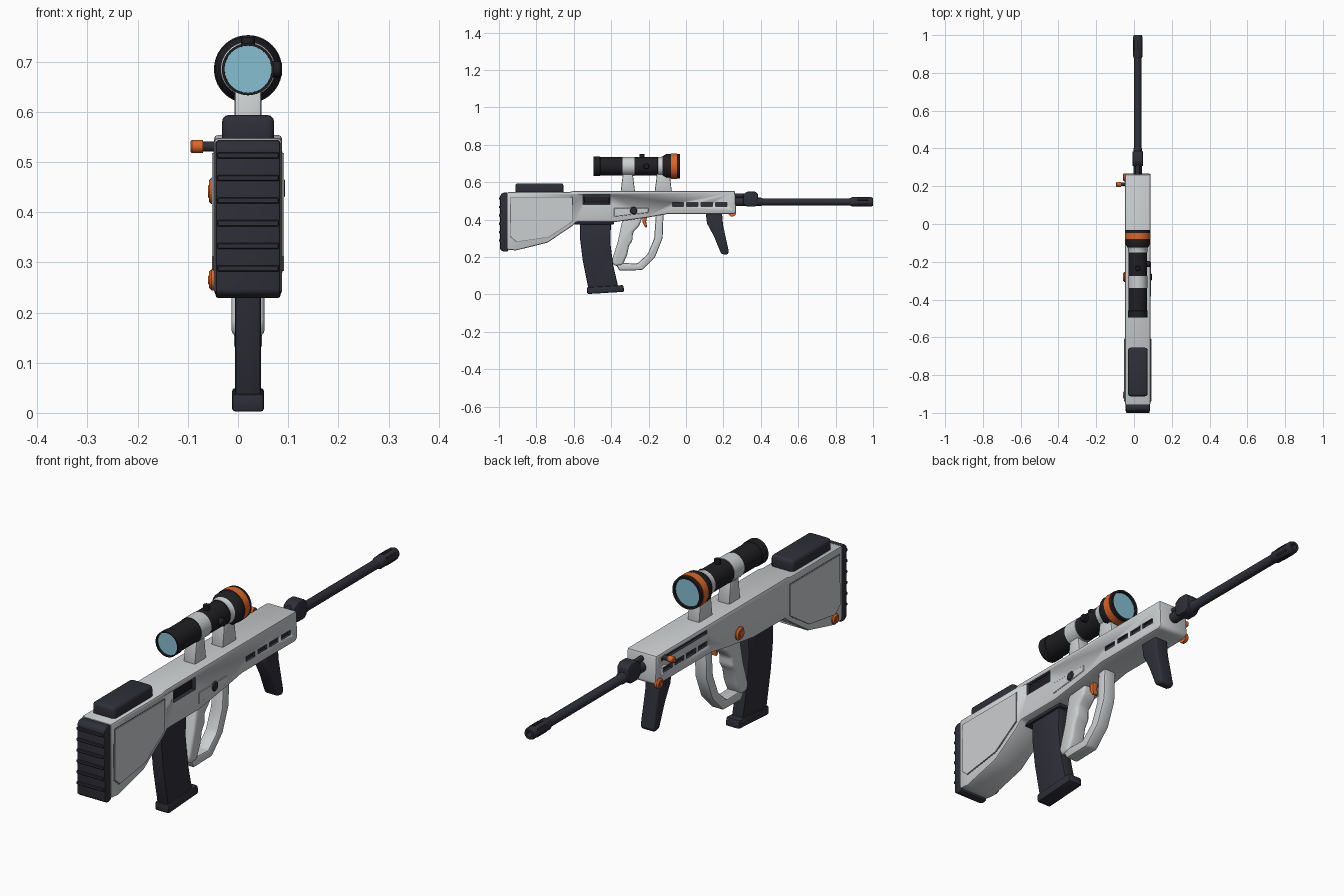
import bpy
import bmesh
from math import pi, cos, sin, radians
from mathutils import Vector, Matrix

default_cube = bpy.data.objects.get("Cube")
if default_cube:
    bpy.data.objects.remove(default_cube)

CENTRE = 0.02  # the whole gun is symmetric about this x


def make_material(name, red, green, blue):
    material = bpy.data.materials.new(name)
    material.use_nodes = True
    colour = (red, green, blue, 1)
    material.diffuse_color = colour
    shader = material.node_tree.nodes["Principled BSDF"]
    shader.inputs["Base Color"].default_value = colour
    shader.inputs["Roughness"].default_value = 0.6
    return material


light = make_material("light grey shell", 0.60, 0.62, 0.63)
dark = make_material("dark polymer", 0.028, 0.028, 0.04)
black = make_material("black metal", 0.014, 0.014, 0.017)
orange = make_material("orange accent", 0.72, 0.13, 0.02)
glass = make_material("blue glass", 0.24, 0.52, 0.64)
seam = make_material("seam grey", 0.16, 0.16, 0.18)


def finish(name, bm, materials, bevel=0.0, segments=2):
    """Bevel the sharp edges, then turn the bmesh into a smooth shaded object."""
    bmesh.ops.recalc_face_normals(bm, faces=bm.faces)
    if bevel:
        sharp = [e for e in bm.edges if e.calc_face_angle(0) > radians(25)]
        bmesh.ops.bevel(bm, geom=sharp, offset=bevel, segments=segments,
                        profile=0.5, affect='EDGES', clamp_overlap=True)
    mesh = bpy.data.meshes.new(name)
    bm.to_mesh(mesh)
    bm.free()
    for material in materials:
        mesh.materials.append(material)
    obj = bpy.data.objects.new(name, mesh)
    bpy.context.collection.objects.link(obj)
    bpy.ops.object.select_all(action='DESELECT')
    obj.select_set(True)
    bpy.context.view_layer.objects.active = obj
    bpy.ops.object.shade_smooth_by_angle(angle=radians(35))
    return obj


def prism(name, profile, x_min, x_max, material, bevel=0.0, segments=2):
    """Extrude a side profile of (y, z) points across x."""
    bm = bmesh.new()
    face = bm.faces.new([bm.verts.new((x_min, y, z)) for y, z in profile])
    moved = bmesh.ops.extrude_face_region(bm, geom=[face])["geom"]
    verts = [v for v in moved if isinstance(v, bmesh.types.BMVert)]
    bmesh.ops.translate(bm, verts=verts, vec=(x_max - x_min, 0, 0))
    return finish(name, bm, [material], bevel, segments)


def slab(name, half_width, y0, y1, z0, z1, material, bevel=0.0, segments=2):
    profile = [(y0, z0), (y1, z0), (y1, z1), (y0, z1)]
    return prism(name, profile, CENTRE - half_width, CENTRE + half_width,
                 material, bevel, segments)


def lathe(name, profile, origin, axis, materials, bands=None, sides=32):
    """Spin (distance, radius) points about an axis; bands gives a material per span."""
    bm = bmesh.new()
    turn = Vector((0, 0, 1)).rotation_difference(Vector(axis)).to_matrix()
    rings = []
    for along, radius in profile:
        angles = [2 * pi * i / sides for i in range(sides)]
        rings.append([bm.verts.new(Vector(origin) + turn @ Vector(
            (radius * cos(a), radius * sin(a), along))) for a in angles])
    for span, (a, b) in enumerate(zip(rings, rings[1:])):
        for i in range(sides):
            j = (i + 1) % sides
            face = bm.faces.new((a[i], a[j], b[j], b[i]))
            face.material_index = bands[span] if bands else 0
    for ring, index in ((rings[0], 0), (rings[-1], -1)):
        bm.faces.new(ring).material_index = bands[index] if bands else 0
    return finish(name, bm, materials)


def knob(name, origin, axis, radius, length, material):
    """Short round button with a chamfered outer rim."""
    rim = radius * 0.25
    return lathe(name, [(0, radius), (length - rim, radius), (length, radius - rim)],
                 origin, axis, [material], sides=20)


# Main shell with receiver and stock
shell = prism("receiver_shell", [
    (-0.957, 0.548), (-0.62, 0.548), (-0.6, 0.554), (0.262, 0.554), (0.268, 0.44),
    (0.255, 0.43), (-0.1, 0.43), (-0.2, 0.412), (-0.38, 0.387), (-0.585, 0.387),
    (-0.61, 0.365), (-0.74, 0.277), (-0.91, 0.235), (-0.957, 0.24)],
    -0.048, 0.088, light, 0.009)
shell.data.materials.append(dark)


def cut(y0, y1, z0, z1, x_min, x_max):
    """Sink a dark lined recess into the shell."""
    cutter = prism("cutter", [(y0, z0), (y1, z0), (y1, z1), (y0, z1)],
                   x_min, x_max, light)
    cutter.data.materials.append(dark)
    cutter.hide_render = True
    for face in cutter.data.polygons:
        face.material_index = 1
    modifier = shell.modifiers.new("recess", 'BOOLEAN')
    modifier.operation = 'DIFFERENCE'
    modifier.solver = 'EXACT'
    modifier.object = cutter
    bpy.context.view_layer.objects.active = shell
    bpy.ops.object.modifier_apply(modifier=modifier.name)
    bpy.data.objects.remove(cutter)


# Vents on both sides, ejection port on one, charging slot on the other
for i in range(4):
    y = -0.043 + 0.077 * i
    for x_min, x_max in ((0.076, 0.1), (-0.06, -0.036)):
        cut(y - 0.03, y + 0.03, 0.47, 0.491, x_min, x_max)
cut(-0.55, -0.405, 0.482, 0.533, 0.07, 0.1)
cut(-0.07, 0.23, 0.522, 0.537, -0.06, -0.036)
slab("ejection_bolt", 0.058, -0.545, -0.41, 0.486, 0.522, black, 0.004)

# Stock side panels with a thin seam around them
panel = [(-0.935, 0.518), (-0.61, 0.518), (-0.61, 0.39), (-0.735, 0.308),
         (-0.905, 0.283), (-0.938, 0.312)]
middle = Vector((-0.77, 0.4))
seam_outline = [middle + (Vector(p) - middle) * 1.025 for p in panel]
for side, label in ((1, "left"), (-1, "right")):
    skin = CENTRE + side * 0.068
    for name, shape, depth, material in (("panel_seam", seam_outline, 0.001, seam),
                                         ("stock_panel", panel, 0.004, light)):
        ends = sorted((skin - side * 0.003, skin + side * depth))
        prism(f"{name}_{label}", shape, *ends, material)

# Butt pad with ribs and cheek rest
prism("butt_pad", [(-0.95, 0.23), (-0.975, 0.228), (-0.994, 0.24), (-0.994, 0.53),
                   (-0.98, 0.544), (-0.95, 0.544)], -0.045, 0.085, dark, 0.007)
for i in range(6):
    z = 0.282 + 0.045 * i
    slab("butt_rib", 0.062, -1.0, -0.97, z, z + 0.012, dark, 0.002, 1)
slab("cheek_rest", 0.052, -0.912, -0.655, 0.535, 0.594, dark, 0.014, 3)

# Magazine, base plate and well lip
prism("magazine", [(-0.565, 0.4), (-0.4, 0.4), (-0.405, 0.28), (-0.39, 0.16),
                   (-0.36, 0.03), (-0.52, 0.02), (-0.552, 0.18), (-0.567, 0.3)],
      -0.006, 0.046, dark, 0.006)
prism("magazine_base", [(-0.528, 0.002), (-0.33, 0.014), (-0.335, 0.05), (-0.53, 0.038)],
      -0.012, 0.052, dark, 0.007)
slab("magazine_lip", 0.036, -0.6, -0.385, 0.375, 0.395, dark, 0.004)

# Pistol grip, guard and trigger
prism("pistol_grip", [(-0.34, 0.4), (-0.235, 0.41), (-0.25, 0.365), (-0.285, 0.33),
                      (-0.285, 0.29), (-0.305, 0.26), (-0.315, 0.21), (-0.34, 0.155),
                      (-0.385, 0.152), (-0.397, 0.18), (-0.365, 0.28)],
      -0.013, 0.053, light, 0.013, 3)
prism("trigger_guard", [(-0.12, 0.44), (-0.125, 0.3), (-0.165, 0.2), (-0.235, 0.13),
                        (-0.355, 0.127), (-0.375, 0.16), (-0.34, 0.168),
                        (-0.26, 0.165), (-0.205, 0.215), (-0.17, 0.3), (-0.16, 0.44)],
      -0.008, 0.048, light, 0.008)
prism("trigger", [(-0.236, 0.43), (-0.205, 0.43), (-0.213, 0.39), (-0.208, 0.36),
                  (-0.218, 0.358), (-0.232, 0.385)], 0.008, 0.032, orange, 0.004)

# Fore grip
prism("fore_grip", [(0.105, 0.44), (0.192, 0.44), (0.198, 0.37), (0.23, 0.225),
                    (0.218, 0.211), (0.188, 0.217), (0.15, 0.31), (0.112, 0.38)],
      -0.012, 0.052, dark, 0.011, 3)

# Barrel, flash hider, gas tube and gas block
FORWARD = (0, 1, 0)
BORE = (CENTRE, 0, 0.495)
lathe("barrel", [(0.24, 0.022), (0.4, 0.022), (0.41, 0.019), (0.9, 0.019)],
      BORE, FORWARD, [dark])
lathe("flash_hider", [(0.875, 0.019), (0.888, 0.025), (0.99, 0.025), (1.0, 0.021),
                      (1.0, 0.012), (0.97, 0.012)], BORE, FORWARD, [dark])
for i in range(6):
    slot = slab("hider_slot", 0.005, 0.915, 0.975, 0.023, 0.026, black)
    slot.data.transform(Matrix.Translation((-CENTRE, 0, 0)))
    slot.matrix_world = Matrix.Translation(BORE) @ Matrix.Rotation(i * pi / 3, 4, 'Y')
lathe("gas_tube", [(0.24, 0.011), (0.33, 0.011)], (CENTRE, 0, 0.529), FORWARD, [dark])
prism("gas_block", [(0.305, 0.485), (0.325, 0.47), (0.37, 0.47), (0.386, 0.482),
                    (0.386, 0.535), (0.37, 0.55), (0.33, 0.55), (0.305, 0.535)],
      CENTRE - 0.028, CENTRE + 0.028, dark, 0.006)

# Scope mounts
for name, y0, y1 in (("rear_mount", -0.35, -0.272), ("front_mount", -0.168, -0.075)):
    prism(name, [(y0, 0.545), (y1, 0.545), (y1 - 0.014, 0.655), (y0 + 0.014, 0.655)],
          -0.007, 0.047, light, 0.006)

# Scope tube: black body, light bands, orange ring and glass set into both ends
SIGHT = (CENTRE, 0, 0.685)
lathe("scope", [(-0.48, 0.047), (-0.495, 0.047), (-0.495, 0.052), (-0.46, 0.052),
                (-0.457, 0.049), (-0.34, 0.049), (-0.34, 0.051), (-0.275, 0.051),
                (-0.275, 0.049), (-0.152, 0.049), (-0.15, 0.051), (-0.13, 0.051),
                (-0.125, 0.054), (-0.105, 0.066), (-0.08, 0.066), (-0.08, 0.068),
                (-0.048, 0.068), (-0.048, 0.066), (-0.033, 0.066), (-0.033, 0.057),
                (-0.05, 0.057)],
      SIGHT, FORWARD, [black, light, orange],
      [0] * 6 + [1] * 2 + [0] * 2 + [1] * 2 + [0] * 3 + [2] * 2 + [0] * 3, sides=40)
lathe("eyepiece_lens", [(-0.486, 0.047), (-0.478, 0.047)], SIGHT, FORWARD, [glass])
lathe("objective_lens", [(-0.055, 0.057), (-0.042, 0.057)], SIGHT, FORWARD, [glass])
knob("side_turret", (0.06, -0.212, 0.685), (1, 0, 0), 0.016, 0.028, black)
knob("top_turret", (CENTRE, -0.235, 0.725), (0, 0, 1), 0.014, 0.027, black)

# Selector plate and selector
prism("selector_plate", [(-0.385, 0.415), (-0.2, 0.437), (-0.2, 0.462), (-0.385, 0.462)],
      0.08, 0.0905, light, 0.002, 1)
knob("selector", (0.082, -0.28, 0.448), (1, 0, 0), 0.021, 0.012, dark)

# Orange buttons on the other side, each on a dark washer
for name, y, z, radius in (("safety_button", -0.28, 0.443, 0.027),
                           ("rear_sling_stud", -0.905, 0.265, 0.021),
                           ("front_sling_stud", 0.247, 0.437, 0.021)):
    knob(name, (-0.04, y, z), (-1, 0, 0), radius, 0.018, orange)
    knob(name + "_centre", (-0.05, y, z), (-1, 0, 0), radius * 0.5, 0.0095, orange)

# Charging handle
knob("charging_stem", (-0.03, 0.21, 0.531), (-1, 0, 0), 0.01, 0.045, dark)
knob("charging_knob", (-0.07, 0.21, 0.531), (-1, 0, 0), 0.013, 0.025, orange)
